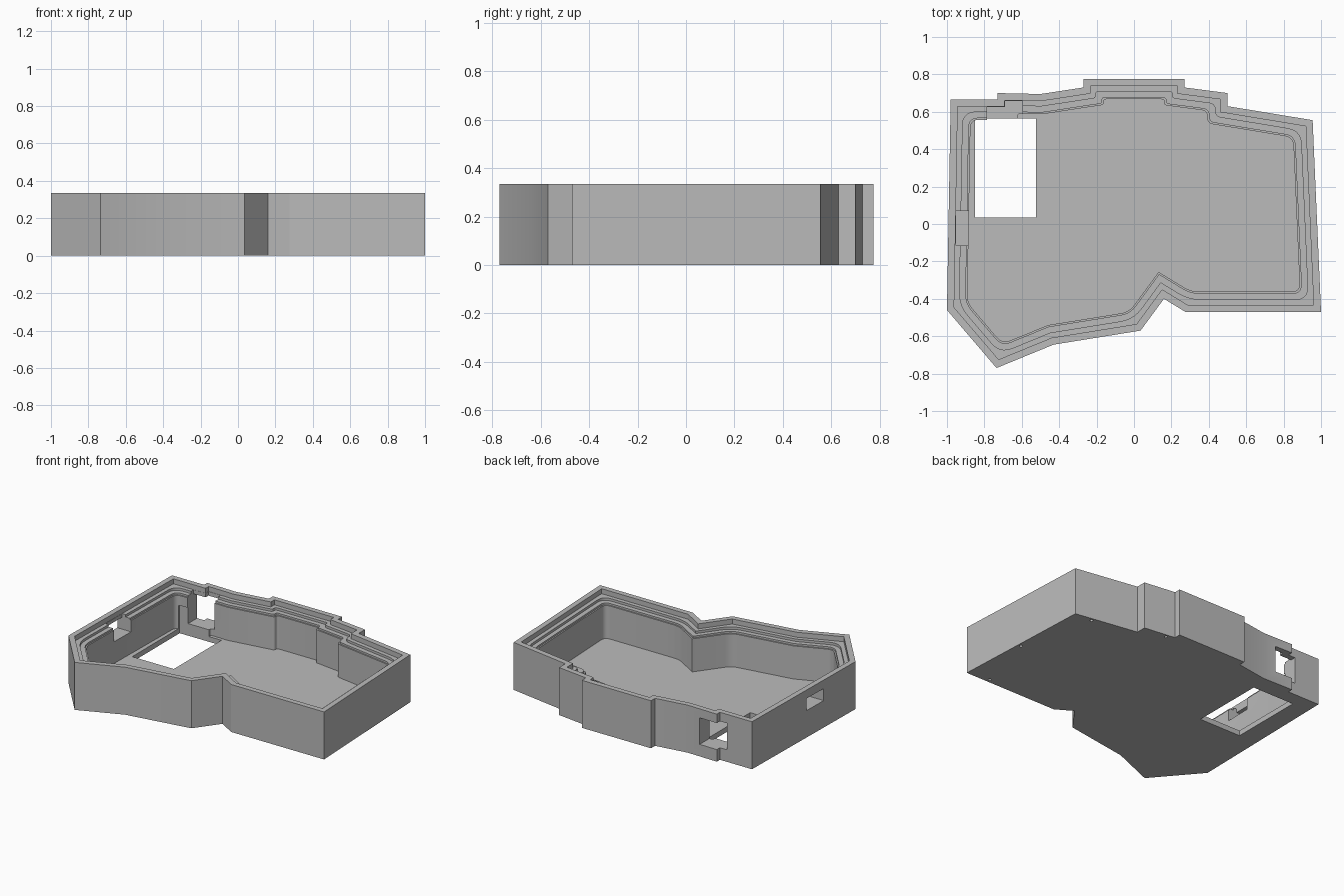
import bpy, bmesh, math
from mathutils import Vector

if "Cube" in bpy.data.objects:
    bpy.data.objects.remove(bpy.data.objects["Cube"], do_unlink=True)

HEIGHT, FLOOR = 0.335, 0.037

grey = bpy.data.materials.new("plain grey")
grey.use_nodes = True
grey.diffuse_color = (0.5, 0.5, 0.5, 1)
grey.node_tree.nodes["Principled BSDF"].inputs["Base Color"].default_value = (0.5, 0.5, 0.5, 1)

# Outer footprint, counter-clockwise
OUTLINE = [Vector(p) for p in (
    (-1, -.46), (-.735, -.77), (-.43, -.645), (.035, -.57), (.16, -.40),
    (.275, -.47), (1, -.47), (.955, .555), (.5, .63), (.5, .70),
    (.27, .73), (.27, .775), (-.27, .775), (-.27, .73), (-.5, .695),
    (-.73, .70), (-.73, .665), (-.98, .665))]


def inset(points, d):
    """Move every edge inward by d, keeping mitred corners."""
    result = []
    for i, p in enumerate(points):
        a = (p - points[i - 1]).normalized()
        b = (points[(i + 1) % len(points)] - p).normalized()
        na, nb = Vector((-a.y, a.x)), Vector((-b.y, b.x))
        result.append(p + (na + nb) * d / (1 + na.dot(nb)))
    return result


def rounded(points, radius, steps=5):
    """Soften clear corners with a short curve."""
    result = []
    for i, p in enumerate(points):
        a, b = points[i - 1] - p, points[(i + 1) % len(points)] - p
        turn = math.pi - a.angle(b)
        convex = a.x * b.y - a.y * b.x < 0
        deep_notch = not convex and min(a.length, b.length) > .1
        if turn < .35 or deep_notch:
            result.append(p)
            continue
        cut = min(radius, a.length * .45, b.length * .45)
        s, e = p + a.normalized() * cut, p + b.normalized() * cut
        for k in range(steps + 1):
            t = k / steps
            result.append(s * (1 - t) ** 2 + p * 2 * t * (1 - t) + e * t * t)
    return result


def prism(name, points, z0, z1):
    bm = bmesh.new()
    face = bm.faces.new([bm.verts.new((p[0], p[1], z0)) for p in points])
    top = bmesh.ops.extrude_face_region(bm, geom=[face])["geom"]
    bmesh.ops.translate(bm, vec=(0, 0, z1 - z0),
                        verts=[v for v in top if isinstance(v, bmesh.types.BMVert)])
    bmesh.ops.recalc_face_normals(bm, faces=bm.faces)
    mesh = bpy.data.meshes.new(name)
    bm.to_mesh(mesh)
    bm.free()
    obj = bpy.data.objects.new(name, mesh)
    bpy.context.collection.objects.link(obj)
    return obj


def box(name, x0, x1, y0, y1, z0, z1):
    return prism(name, [(x0, y0), (x1, y0), (x1, y1), (x0, y1)], z0, z1)


def carve(body, cutter):
    cutter.hide_render = True
    mod = body.modifiers.new(cutter.name, "BOOLEAN")
    mod.operation, mod.solver, mod.object = "DIFFERENCE", "EXACT", cutter
    bpy.context.view_layer.objects.active = body
    bpy.ops.object.modifier_apply(modifier=mod.name)
    bpy.data.objects.remove(cutter, do_unlink=True)


tray = prism("case_tray", OUTLINE, 0, HEIGHT)
tray.data.materials.append(grey)

# Stepped rim and main cavity
TOP = HEIGHT + .1
carve(tray, prism("rim_recess", inset(OUTLINE, .038), .30, TOP))
carve(tray, prism("ledge_recess", rounded(inset(OUTLINE, .066), .07), .283, TOP))
carve(tray, prism("lip_recess", rounded(inset(OUTLINE, .099), .05), .27, TOP))
carve(tray, prism("cavity", rounded(inset(OUTLINE, .108), .045), FLOOR, TOP))

# Floor opening
carve(tray, box("floor_opening", -.85, -.525, .035, .565, -.1, .2))

# Rear port: through opening plus a slot through the inner ledges
carve(tray, box("rear_port", -.785, -.595, .5, .8, .085, .272))
carve(tray, box("rear_port_slot", -.785, -.595, .5, .626, .2, .31))
carve(tray, box("rear_port_slot_side", -.691, -.595, .5, .658, .2, .31))

# Side port, opened the same way
carve(tray, box("side_port", -1.1, -.8, -.115, .07, .19, .275))
carve(tray, box("side_port_slot", -.952, -.8, -.115, .07, .2, .31))

# Small blind holes under the edge
for x, y in ((.82, .555), (.32, .70), (.955, .015), (.83, -.445)):
    ring = [(x + .011 * math.cos(k * math.pi / 6), y + .011 * math.sin(k * math.pi / 6))
            for k in range(12)]
    carve(tray, prism("edge_hole", ring, -.05, .02))

# Smooth shading on the gentle bends only
bpy.ops.object.select_all(action="DESELECT")
tray.select_set(True)
bpy.context.view_layer.objects.active = tray
bpy.ops.object.shade_smooth_by_angle(angle=math.radians(25))
